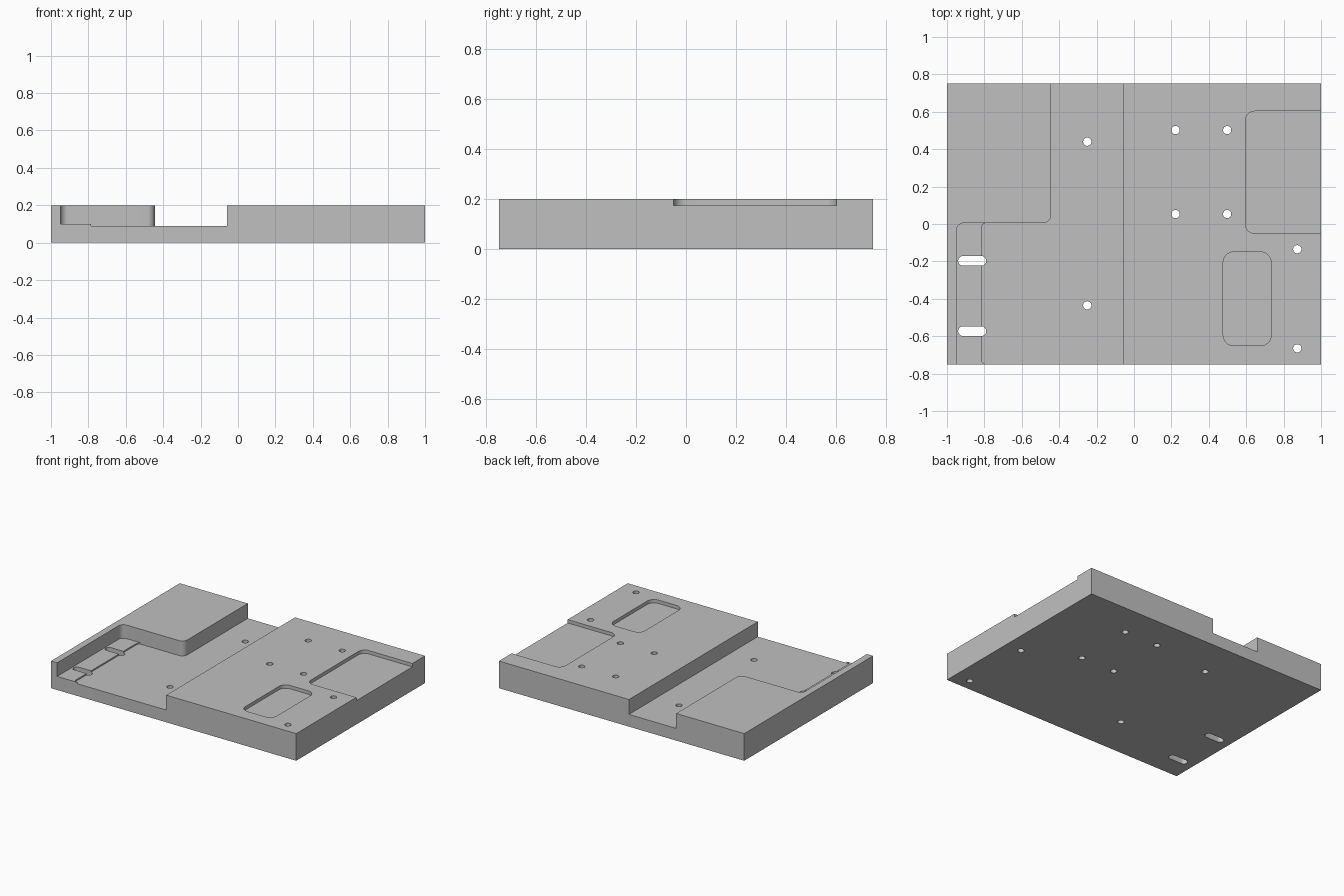
import bpy, bmesh, math
from mathutils import Vector

cube = bpy.data.objects.get("Cube")
if cube:
    bpy.data.objects.remove(cube, do_unlink=True)

grey = bpy.data.materials.new("machined grey")
grey.use_nodes = True
colour = (0.53, 0.53, 0.53, 1)
grey.diffuse_color = colour
grey.node_tree.nodes["Principled BSDF"].inputs["Base Color"].default_value = colour


def rounded(corners, steps=8):
    """Outline with each right-angled (x, y, radius) corner filleted."""
    outline = []
    for i, (x, y, r) in enumerate(corners):
        p = Vector((x, y))
        if r == 0:
            outline.append(p)
            continue
        u = (Vector(corners[i - 1][:2]) - p).normalized()
        v = (Vector(corners[(i + 1) % len(corners)][:2]) - p).normalized()
        c = p + (u + v) * r
        for k in range(steps + 1):
            t = k / steps * math.pi / 2
            outline.append(c - v * r * math.cos(t) - u * r * math.sin(t))
    return [p for i, p in enumerate(outline) if (p - outline[i - 1]).length > 1e-5]


def prism(name, corners, z0, z1):
    bm = bmesh.new()
    face = bm.faces.new([bm.verts.new((p.x, p.y, z0)) for p in rounded(corners)])
    out = bmesh.ops.extrude_face_region(bm, geom=[face])
    top = [g for g in out["geom"] if isinstance(g, bmesh.types.BMVert)]
    bmesh.ops.translate(bm, verts=top, vec=(0, 0, z1 - z0))
    bmesh.ops.recalc_face_normals(bm, faces=bm.faces)
    mesh = bpy.data.meshes.new(name)
    bm.to_mesh(mesh)
    bm.free()
    mesh.materials.append(grey)
    obj = bpy.data.objects.new(name, mesh)
    bpy.context.collection.objects.link(obj)
    return obj


def box(x0, x1, y0, y1, r=0):
    return [(x0, y0, r), (x1, y0, r), (x1, y1, r), (x0, y1, r)]


plate = prism("base_plate", box(-1, 1, -0.75, 0.75), 0, 0.2)


def cut(corners, z0, z1=0.3):
    cutter = prism("cutter", corners, z0, z1)
    cutter.hide_render = True
    mod = plate.modifiers.new("cut", 'BOOLEAN')
    mod.operation = 'DIFFERENCE'
    mod.solver = 'EXACT'
    mod.object = cutter
    bpy.context.view_layer.objects.active = plate
    bpy.ops.object.modifier_apply(modifier=mod.name)
    bpy.data.objects.remove(cutter, do_unlink=True)


# Channel running front to back, widening around the raised block
channel = [(-0.06, -1, 0), (-0.06, 1, 0), (-0.445, 1, 0), (-0.445, 0.005, 0.04)]
cut(channel + [(-0.95, 0.005, 0.04), (-0.95, -1, 0)], 0.1)
# Slightly deeper floor that leaves a low ledge beside the rim
cut(channel + [(-0.815, 0.005, 0.025), (-0.815, -0.749, 0.025),
               (-0.785, -0.749, 0), (-0.785, -1, 0)], 0.09, 0.15)

# Shallow pockets: one open to the side, one closed
cut(box(0.595, 1.2, -0.05, 0.603, 0.05), 0.175)
cut(box(0.477, 0.733, -0.65, -0.15, 0.055), 0.175)

# Round through holes
holes = [(x, y) for x in (0.222, 0.498) for y in (0.053, 0.502)]
holes += [(-0.25, 0.44), (-0.25, -0.435), (0.873, -0.135), (0.873, -0.665)]
for x, y in holes:
    cut(box(x - 0.022, x + 0.022, y - 0.022, y + 0.022, 0.022), -0.1)

# Long slots through the ledge
for y in (-0.197, -0.573):
    cut(box(-0.94, -0.79, y - 0.026, y + 0.026, 0.026), -0.1)

bpy.ops.object.select_all(action='DESELECT')
plate.select_set(True)
bpy.context.view_layer.objects.active = plate
bpy.ops.object.shade_smooth_by_angle(angle=math.radians(30))
